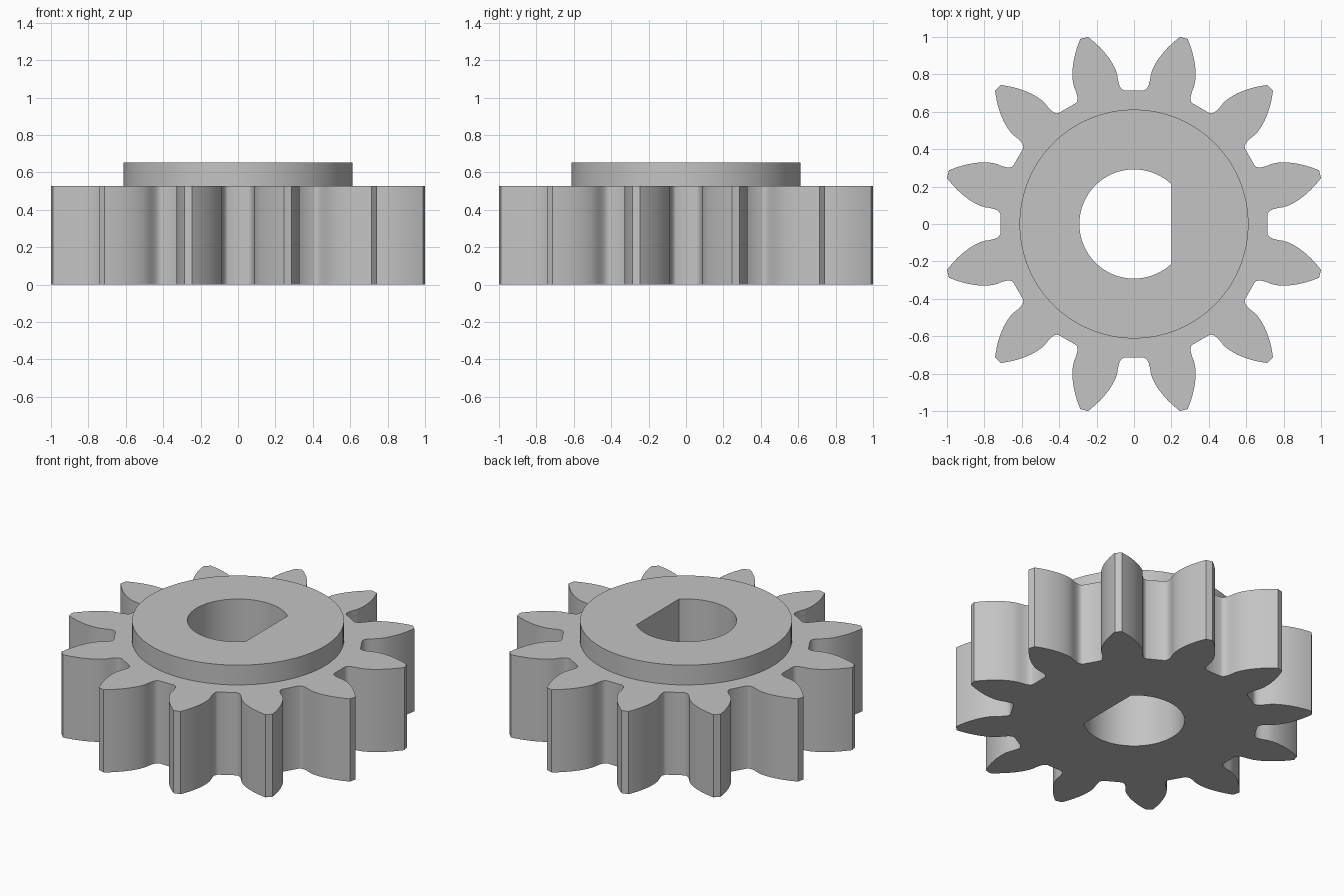
import bpy, bmesh
from math import sin, cos, tan, acos, pi, radians, sqrt

cube = bpy.data.objects.get("Cube")
if cube:
    bpy.data.objects.remove(cube, do_unlink=True)

TEETH = 12
TIP_R, BASE_R = 1.03, 0.80
WHEEL_H, HUB_H = 0.527, 0.653
HUB_R, BORE_R, FLAT_X = 0.612, 0.292, 0.2


def polar(r, a):
    return (r * cos(a), r * sin(a))


def circle(r, n):
    return [polar(r, 2 * pi * i / n) for i in range(n)]


# Half tooth as (radius, angle from tooth centre): root fillet, then involute flank
def half_tooth():
    pts = [(r, radians(a)) for r, a in
           ((0.717, 10.8), (0.723, 9.9), (0.735, 9.25), (0.75, 8.9), (0.775, 8.65))]
    steps = 10
    for i in range(steps + 1):
        r = BASE_R + (TIP_R - BASE_R) * i / steps
        press = acos(BASE_R / r)
        pts.append((r, radians(8.6) - (tan(press) - press)))
    return pts


def gear_outline():
    half = half_tooth()
    out = []
    for k in range(TEETH):
        mid = 2 * pi * (k + 0.5) / TEETH
        out += [polar(r, mid - a) for r, a in half]
        out += [polar(r, mid + a) for r, a in reversed(half)]
    return out


# D-shaped bore: long arc closed by a straight flat on +x
def bore_outline(n=72):
    start = acos(FLAT_X / BORE_R)
    return [polar(BORE_R, start + (2 * pi - 2 * start) * i / n) for i in range(n + 1)]


bm = bmesh.new()


def ring(outline, z):
    verts = [bm.verts.new((x, y, z)) for x, y in outline]
    edges = [bm.edges.new((v, verts[(i + 1) % len(verts)])) for i, v in enumerate(verts)]
    return verts, edges


def wall(low, high):
    a, b = low[0], high[0]
    for i in range(len(a)):
        j = (i + 1) % len(a)
        bm.faces.new((a[i], a[j], b[j], b[i]))


def cap(outer, inner):
    bmesh.ops.triangle_fill(bm, use_beauty=True, edges=outer[1] + inner[1])


teeth, hub, bore = gear_outline(), circle(HUB_R, 96), bore_outline()
teeth_low, teeth_high = ring(teeth, 0), ring(teeth, WHEEL_H)
hub_low, hub_high = ring(hub, WHEEL_H), ring(hub, HUB_H)
bore_low, bore_high = ring(bore, 0), ring(bore, HUB_H)

# Toothed wheel
cap(teeth_low, bore_low)
wall(teeth_low, teeth_high)
cap(teeth_high, hub_low)
# Raised hub and shaft bore
wall(hub_low, hub_high)
cap(hub_high, bore_high)
wall(bore_low, bore_high)

bmesh.ops.recalc_face_normals(bm, faces=bm.faces[:])
mesh = bpy.data.meshes.new("pinion_gear")
bm.to_mesh(mesh)
bm.free()
gear = bpy.data.objects.new("pinion_gear", mesh)
bpy.context.collection.objects.link(gear)

# Plain grey material
grey = bpy.data.materials.new("light_grey")
grey.use_nodes = True
colour = (0.55, 0.55, 0.55, 1)
grey.diffuse_color = colour
grey.node_tree.nodes["Principled BSDF"].inputs["Base Color"].default_value = colour
mesh.materials.append(grey)

bpy.ops.object.select_all(action="DESELECT")
gear.select_set(True)
bpy.context.view_layer.objects.active = gear
bpy.ops.object.shade_smooth_by_angle(angle=radians(30))
